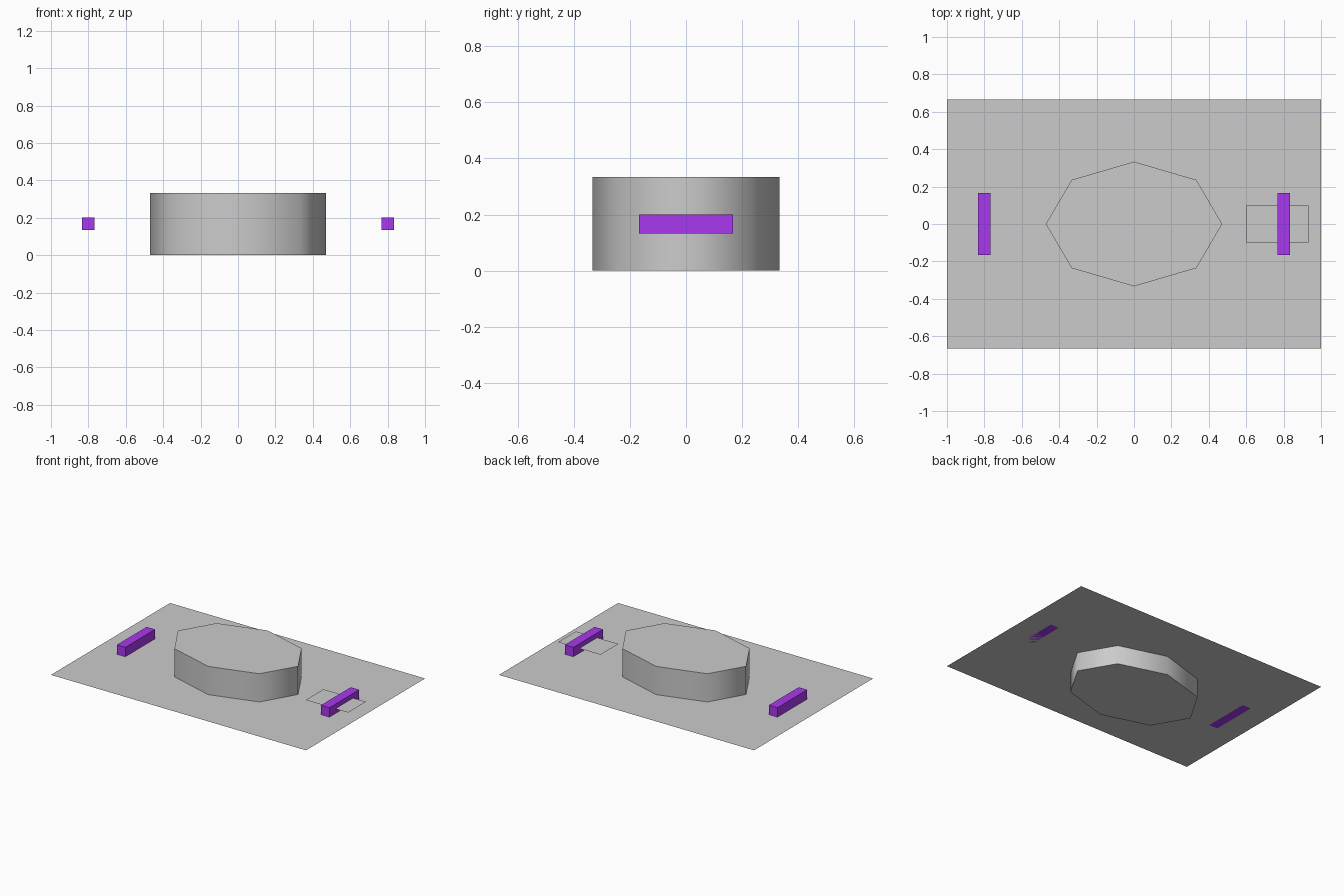
import bpy
from math import radians

if "Cube" in bpy.data.objects:
    bpy.data.objects.remove(bpy.data.objects["Cube"])

purple = bpy.data.materials.new("purple")
purple.diffuse_color = (0.4, 0.04, 0.87, 1)
purple.use_nodes = True
purple.node_tree.nodes["Principled BSDF"].inputs["Base Color"].default_value = purple.diffuse_color


def sheet(name, loc, sx, sy):
    bpy.ops.mesh.primitive_plane_add(size=1, location=loc)
    ob = bpy.context.object
    ob.name = name
    ob.scale = (sx, sy, 1)
    bpy.ops.object.transform_apply(location=False, rotation=False, scale=True)
    return ob


# Thin base sheet and the small sheet crossing the right bar
sheet("base_sheet", (0, 0, 2 / 15), 2, 4 / 3)
sheet("small_sheet", (23 / 30, 0, 1 / 6), 1 / 3, 0.2)

# Stretched eight-sided drum, passing through the base sheet
bpy.ops.mesh.primitive_cylinder_add(vertices=8, radius=1 / 3, depth=1 / 3,
                                    location=(0, 0, 1 / 6))
drum = bpy.context.object
drum.name = "drum"
drum.scale.x = 2 ** 0.5
bpy.ops.object.transform_apply(location=False, rotation=False, scale=True)
bpy.ops.object.shade_smooth_by_angle(angle=radians(75))

# Side bars resting on the sheet
for side, label in ((-1, "left"), (1, "right")):
    bpy.ops.mesh.primitive_cube_add(size=1, location=(0.8 * side, 0, 1 / 6))
    bar = bpy.context.object
    bar.name = label + "_bar"
    bar.scale = (1 / 15, 1 / 3, 1 / 15)
    bpy.ops.object.transform_apply(location=False, rotation=False, scale=True)
    bar.data.materials.append(purple)
